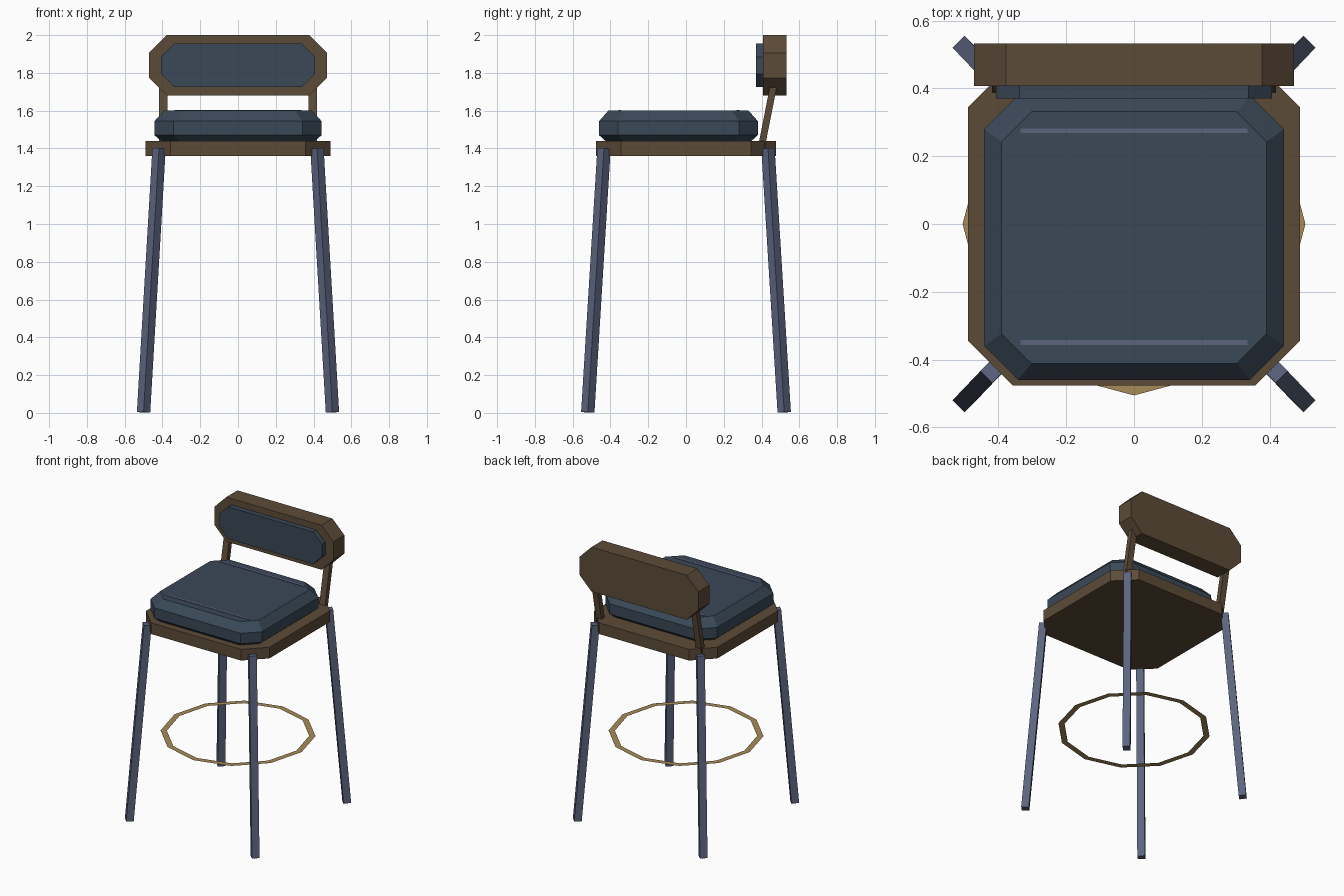
import bpy, bmesh, math
from mathutils import Vector, Matrix

cube = bpy.data.objects.get("Cube")
if cube:
    bpy.data.objects.remove(cube, do_unlink=True)


def material(name, rgb):
    mat = bpy.data.materials.new(name)
    mat.use_nodes = True
    mat.diffuse_color = (*rgb, 1)
    mat.node_tree.nodes["Principled BSDF"].inputs["Base Color"].default_value = (*rgb, 1)
    return mat


wood = material("walnut wood", (0.107, 0.071, 0.040))
fabric = material("navy fabric", (0.042, 0.065, 0.095))
metal = material("slate metal", (0.108, 0.130, 0.216))
brass = material("brass", (0.38, 0.26, 0.10))


def make_object(name, bm, mat):
    bmesh.ops.recalc_face_normals(bm, faces=bm.faces)
    mesh = bpy.data.meshes.new(name)
    bm.to_mesh(mesh)
    bm.free()
    mesh.materials.append(mat)
    obj = bpy.data.objects.new(name, mesh)
    bpy.context.collection.objects.link(obj)
    return obj


def octagon(hx, hy, cut):
    """Outline of a rectangle with cut corners."""
    quarter = [(hx, hy - cut), (hx - cut, hy)]
    half = quarter + [(-x, y) for x, y in reversed(quarter)]
    return half + [(-x, -y) for x, y in half]


def stack(name, outline, levels, matrix, mat):
    """Loft an outline through (height, scale) levels and cap both ends."""
    bm = bmesh.new()
    rings = [[bm.verts.new(matrix @ Vector((x * s, y * s, h))) for x, y in outline]
             for h, s in levels]
    n = len(outline)
    for low, high in zip(rings, rings[1:]):
        for i in range(n):
            bm.faces.new((low[i], low[(i + 1) % n], high[(i + 1) % n], high[i]))
    bm.faces.new(rings[0])
    bm.faces.new(rings[-1])
    return make_object(name, bm, mat)


def bar(name, start, end, width, depth, side, mat):
    """Box between two points; side is the horizontal direction of its width."""
    start, end = Vector(start), Vector(end)
    axis = (end - start).normalized()
    side = Vector(side).normalized()
    rot = Matrix((side, axis.cross(side), axis)).transposed().to_4x4()
    bm = bmesh.new()
    bmesh.ops.create_cube(bm, size=1, matrix=Matrix.Translation((start + end) / 2) @ rot
                          @ Matrix.Diagonal((width, depth, (end - start).length, 1)))
    return make_object(name, bm, mat)


# Seat: wooden frame and faceted cushion
stack("seat_frame", octagon(0.49, 0.477, 0.133), [(1.36, 1), (1.44, 1)], Matrix(), wood)
stack("seat_cushion", octagon(0.442, 0.42, 0.10),
      [(1.44, 0.92), (1.47, 1), (1.545, 1), (1.6, 0.885)],
      Matrix.Translation((0, -0.04, 0)), fabric)

# Piping strips on the cushion
for label, y in (("front", -0.35), ("back", 0.275)):
    bar(f"{label}_piping", (-0.335, y, 1.6), (0.335, y, 1.6), 0.014, 0.006, (0, 1, 0), metal)

# Backrest: board and pad, both extruded along y
upright = Matrix.Rotation(math.pi / 2, 4, "X")
stack("backrest_board", octagon(0.472, 0.16, 0.094), [(0, 1), (0.125, 1)],
      Matrix.Translation((0, 0.533, 1.84)) @ upright, wood)
stack("backrest_pad", octagon(0.408, 0.115, 0.07), [(0, 1), (0.045, 1)],
      Matrix.Translation((0, 0.415, 1.84)) @ upright, fabric)

# Backrest supports and splayed legs
for side, sx in (("left", 1), ("right", -1)):
    bar(f"{side}_backrest_support", (sx * 0.397, 0.396, 1.39), (sx * 0.397, 0.473, 1.78),
        0.045, 0.036, (1, 0, 0), wood)
    for end, sy in (("front", -1), ("back", 1)):
        bar(f"{end}_{side}_leg", (sx * 0.50, sy * 0.52, 0.003), (sx * 0.418, sy * 0.434, 1.40),
            0.05, 0.05, (-sy, sx, 0), metal)

# Footrest: flat twelve-sided ring
bm = bmesh.new()
inner, outer = [[bm.verts.new((r * math.sin(a * math.tau / 12), r * math.cos(a * math.tau / 12), 0.56))
                 for a in range(12)] for r in (0.465, 0.506)]
for i in range(12):
    j = (i + 1) % 12
    bm.faces.new((inner[i], inner[j], outer[j], outer[i]))
make_object("footrest_ring", bm, brass)
